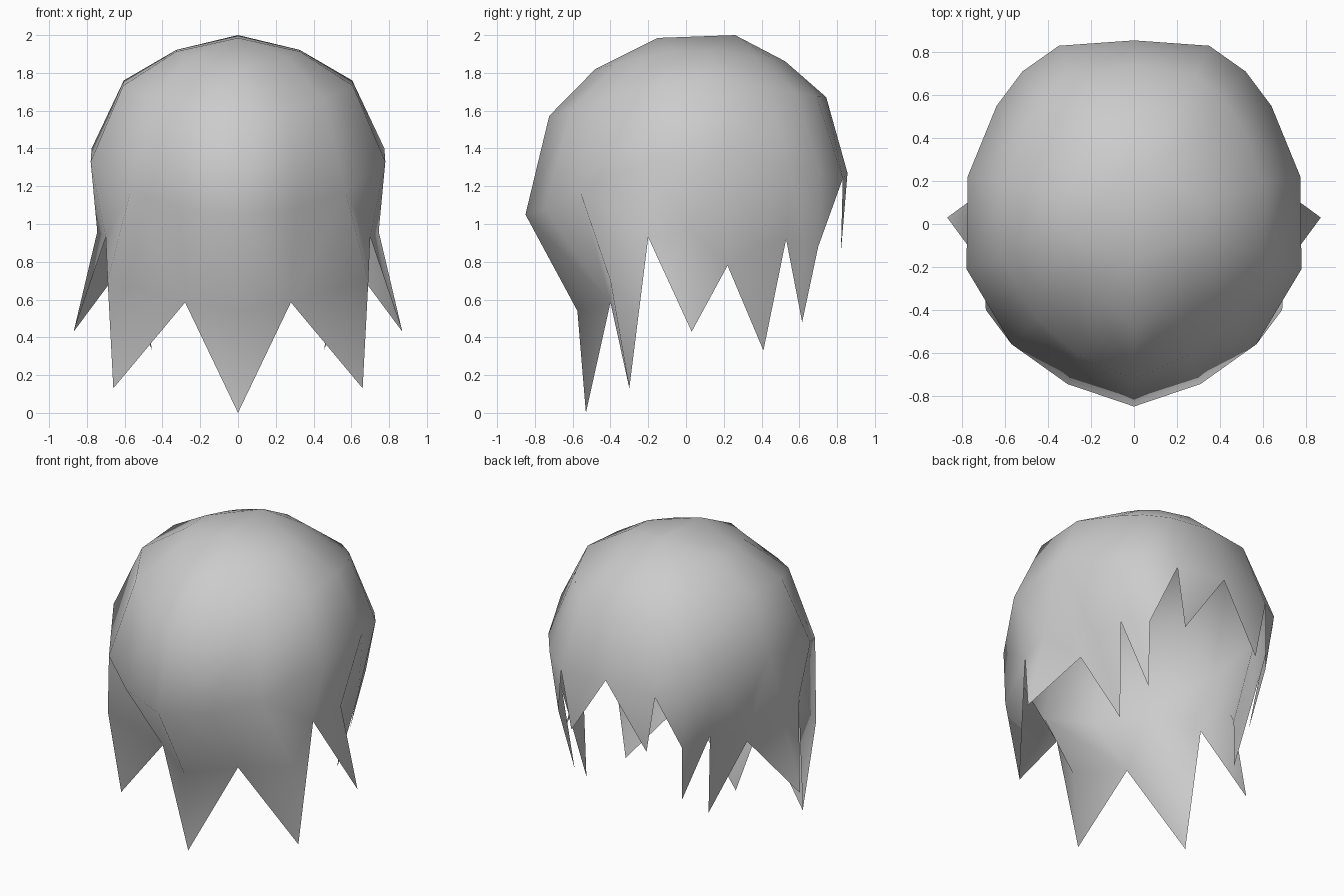
import bpy
import bmesh
from mathutils import Vector

old = bpy.data.objects.get("Cube")
if old:
    bpy.data.objects.remove(old, do_unlink=True)

# Single hair colour
hair = bpy.data.materials.new("hair grey")
hair.use_nodes = True
grey = (0.6, 0.6, 0.6, 1)
hair.diffuse_color = grey
hair.node_tree.nodes["Principled BSDF"].inputs["Base Color"].default_value = grey

bm = bmesh.new()


def points(coords):
    return [bm.verts.new(co) for co in coords]


def face(*verts):
    return bm.faces.new(verts)


# Widest outline of one half, from front middle to back middle
outline = points([
    (0, -.85, 1.05), (.31, -.745, 1.08), (.57, -.56, 1.17),
    (.78, -.21, 1.33), (.775, .22, 1.4), (.64, .55, 1.3),
    (.52, .71, 1.27), (.35, .83, 1.24), (0, .855, 1.27)])


def dome_ring(scale, side_scale, rise, side_rise):
    """Shrink the outline towards the crown, more strongly at the sides."""
    crown = Vector((0, .05, 2))
    ring = []
    for vert in outline:
        side = vert.co.x / .78
        flat = scale + (side_scale - scale) * side
        lift = rise + (side_rise - rise) * side
        offset = vert.co - crown
        ring.append(bm.verts.new(crown + Vector(
            (offset.x * flat, offset.y * flat, offset.z * (1 - lift)))))
    return ring


# Dome of the hair
upper = dome_ring(.86, .78, .55, .6)
crest = dome_ring(.59, .42, .81, .87)
for low, high in ((outline, upper), (upper, crest)):
    for i in range(len(low) - 1):
        face(low[i], low[i + 1], high[i + 1], high[i])

# Crown ridge
ridge_front, ridge_back = points([(0, -.15, 1.985), (0, .26, 2)])
for i in range(len(crest) - 1):
    if i == 3:
        face(crest[i], crest[i + 1], ridge_back, ridge_front)
    else:
        face(crest[i], crest[i + 1], ridge_front if i < 3 else ridge_back)

# Jagged hem: notches between locks, lock roots and lock tips
notch = points([(.28, -.4, .585), (.7, -.2, .93), (.61, .22, .78),
                (.55, .53, .92), (.46, .7, .88)])
root = points([(0, -.575, .54), (.69, -.4, .7), (.745, .03, .96),
               (.63, .38, .87), (.52, .62, .92)])
tip = points([(0, -.53, 0), (.66, -.3, .13), (.87, .03, .43),
              (.455, .41, .33), (.4, .615, .48), (.28, .82, .85)])

# Front middle lock
face(outline[0], root[0], notch[0], outline[1])
face(root[0], tip[0], notch[0])

# Side locks, each hanging from one or two outline points
for i, (a, b) in enumerate(((2, 2), (3, 4), (4, 5), (5, 6)), start=1):
    left, right = notch[i - 1], notch[i]
    face(outline[a], left, root[i])
    face(outline[b], root[i], right)
    if a != b:
        face(outline[a], root[i], outline[b])
    face(left, tip[i], root[i])
    face(root[i], tip[i], right)

# Fillers between the locks, and the short back lock
face(outline[1], notch[0], outline[2])
face(outline[2], notch[1], outline[3])
face(outline[6], notch[4], outline[7])
face(outline[7], tip[5], outline[8])

bmesh.ops.recalc_face_normals(bm, faces=bm.faces[:])
if sum(f.normal.dot(f.calc_center_median() - Vector((0, 0, 1))) for f in bm.faces) < 0:
    bmesh.ops.reverse_faces(bm, faces=bm.faces[:])
for f in bm.faces:
    f.smooth = True

mesh = bpy.data.meshes.new("hair_shell")
bm.to_mesh(mesh)
bm.free()
mesh.materials.append(hair)
shell = bpy.data.objects.new("hair_shell", mesh)
bpy.context.collection.objects.link(shell)

# Mirror the half across the middle
mirror = shell.modifiers.new("mirror", "MIRROR")
mirror.use_axis[0] = True
mirror.use_clip = True
mirror.merge_threshold = 0.001
